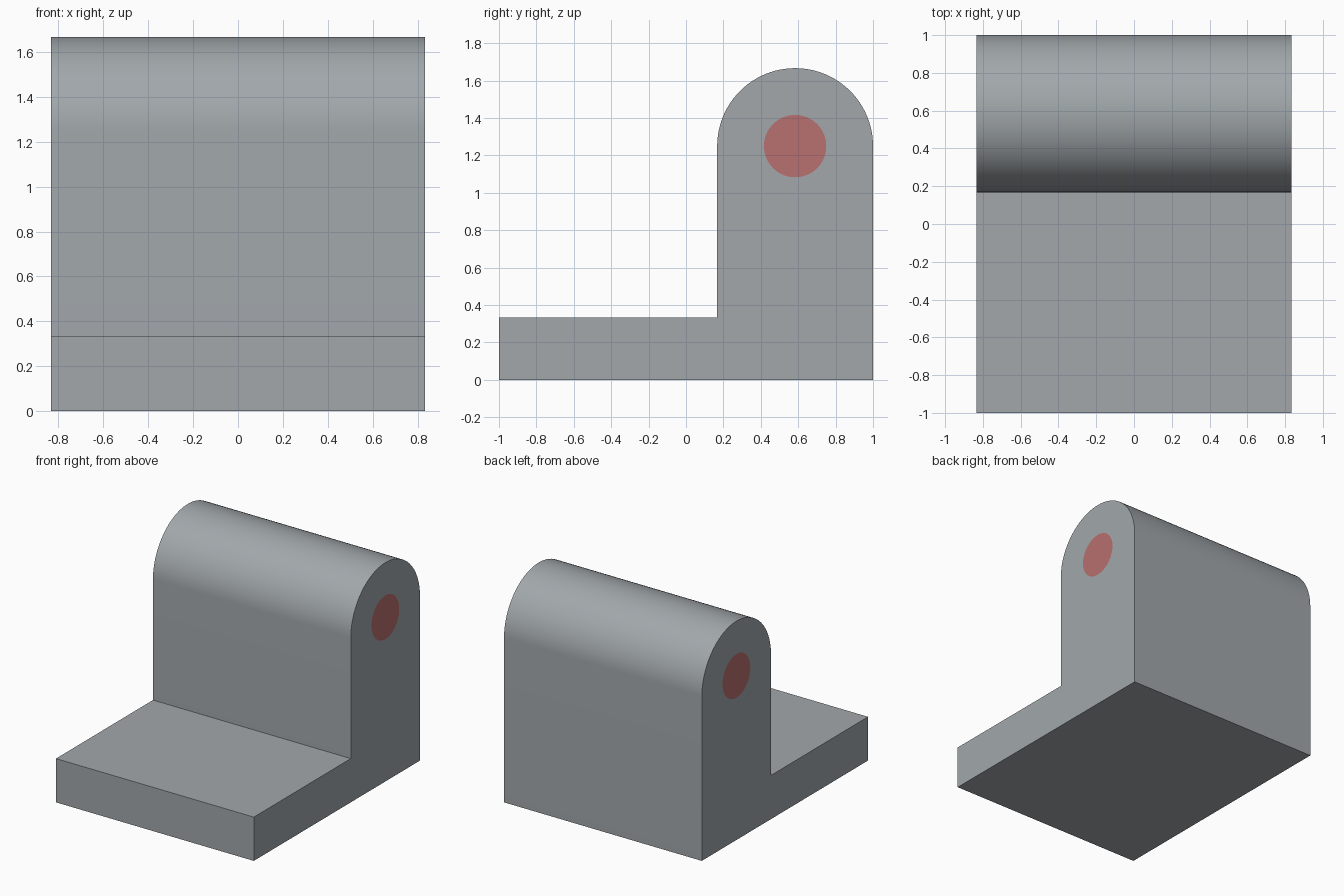
import bpy, bmesh, math
from mathutils import Matrix

if "Cube" in bpy.data.objects:
    bpy.data.objects.remove(bpy.data.objects["Cube"])

HALF_WIDTH = 5 / 6
BASE_TOP = 1 / 3
WALL_FRONT = 1 / 6
RADIUS = 5 / 12
PIN_RADIUS = 1 / 6
CENTRE_Y, CENTRE_Z = 1 - RADIUS, 1.25
ARC_STEPS = 48


def material(name, colour):
    mat = bpy.data.materials.new(name)
    mat.use_nodes = True
    mat.diffuse_color = (*colour, 1)
    mat.node_tree.nodes["Principled BSDF"].inputs["Base Color"].default_value = (*colour, 1)
    return mat


def add_object(name, bm, mat):
    bmesh.ops.recalc_face_normals(bm, faces=bm.faces)
    mesh = bpy.data.meshes.new(name)
    bm.to_mesh(mesh)
    bm.free()
    mesh.materials.append(mat)
    obj = bpy.data.objects.new(name, mesh)
    bpy.context.collection.objects.link(obj)
    return obj


def extrude_profile(name, points, mat):
    """Sweep a closed (y, z) outline across the full width."""
    bm = bmesh.new()
    face = bm.faces.new([bm.verts.new((-HALF_WIDTH, y, z)) for y, z in points])
    swept = bmesh.ops.extrude_face_region(bm, geom=[face], use_keep_orig=True)
    verts = [g for g in swept["geom"] if isinstance(g, bmesh.types.BMVert)]
    bmesh.ops.translate(bm, verts=verts, vec=(2 * HALF_WIDTH, 0, 0))
    return add_object(name, bm, mat)


def rod(name, half_length, mat):
    """Cylinder along x through the centre of the rounded top."""
    bm = bmesh.new()
    place = Matrix.Translation((0, CENTRE_Y, CENTRE_Z)) @ Matrix.Rotation(math.pi / 2, 4, "Y")
    bmesh.ops.create_cone(bm, cap_ends=True, segments=64, radius1=PIN_RADIUS,
                          radius2=PIN_RADIUS, depth=2 * half_length, matrix=place)
    return add_object(name, bm, mat)


def smooth(obj):
    bpy.ops.object.select_all(action="DESELECT")
    obj.select_set(True)
    bpy.context.view_layer.objects.active = obj
    bpy.ops.object.shade_smooth_by_angle(angle=math.radians(30))


grey = material("steel grey", (0.36, 0.39, 0.41))
red = material("muted red", (0.48, 0.16, 0.16))

# Foot plate and round-topped wall as one outline
arc = [(CENTRE_Y + RADIUS * math.cos(math.pi * i / ARC_STEPS),
        CENTRE_Z + RADIUS * math.sin(math.pi * i / ARC_STEPS)) for i in range(ARC_STEPS + 1)]
outline = [(-1, 0), (1, 0)] + arc + [(WALL_FRONT, BASE_TOP), (-1, BASE_TOP)]
bracket = extrude_profile("bracket", outline, grey)

# Bore through the wall
cutter = rod("bore_cutter", HALF_WIDTH + 0.1, grey)
bore = bracket.modifiers.new("bore", "BOOLEAN")
bore.operation = "DIFFERENCE"
bore.solver = "EXACT"
bore.object = cutter
bpy.context.view_layer.objects.active = bracket
bpy.ops.object.modifier_apply(modifier="bore")
bpy.data.objects.remove(cutter)

# Pin filling the bore, flush with both sides
pin = rod("hinge_pin", HALF_WIDTH, red)

smooth(bracket)
smooth(pin)
